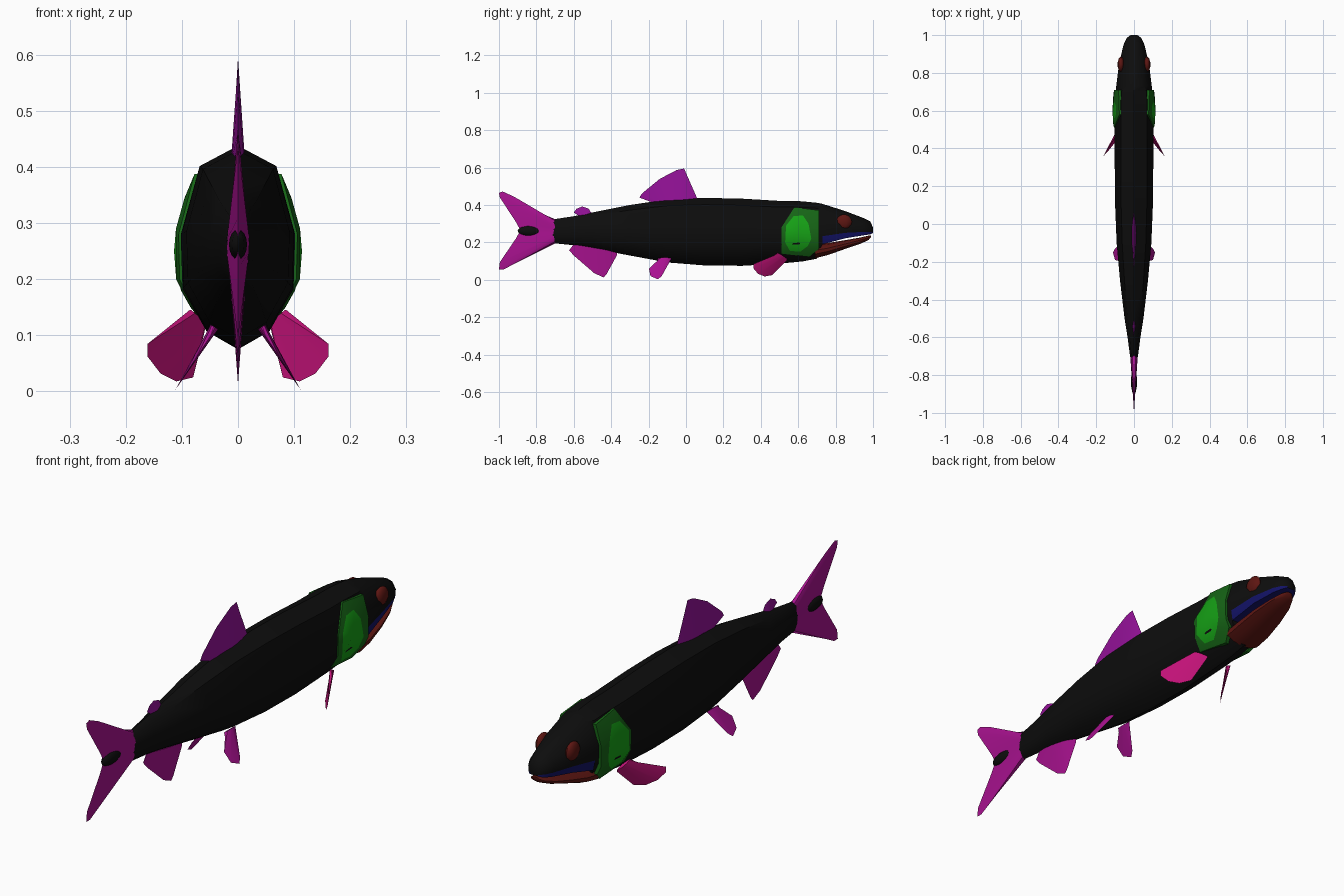
import bpy, bmesh, math
from mathutils import Vector

cube = bpy.data.objects.get("Cube")
if cube:
    bpy.data.objects.remove(cube, do_unlink=True)


def material(name, r, g, b):
    m = bpy.data.materials.new(name)
    m.use_nodes = True
    m.diffuse_color = (r, g, b, 1)
    m.node_tree.nodes["Principled BSDF"].inputs["Base Color"].default_value = (r, g, b, 1)
    return m


BLACK = material("black skin", .004, .004, .004)
RED = material("dark red", .11, .008, .006)
BLUE = material("deep blue", .006, .006, .13)
DARK_GREEN = material("dark green", .008, .13, .008)
GREEN = material("bright green", .008, .36, .008)
PURPLE = material("purple", .3, .006, .32)
MAGENTA = material("magenta", .4, .006, .28)
PINK = material("pink", .55, .006, .19)


def finish(name, bm, mats, angle=45):
    bmesh.ops.recalc_face_normals(bm, faces=bm.faces)
    mesh = bpy.data.meshes.new(name)
    bm.to_mesh(mesh)
    bm.free()
    for m in mats:
        mesh.materials.append(m)
    obj = bpy.data.objects.new(name, mesh)
    bpy.context.collection.objects.link(obj)
    bpy.ops.object.select_all(action='DESELECT')
    obj.select_set(True)
    bpy.context.view_layer.objects.active = obj
    bpy.ops.object.shade_smooth_by_angle(angle=math.radians(angle))
    return obj


# Half cross-sections: width factor and height factor, top to bottom
TRUNK = [(0, 1), (.68, .9), (1, .57), (.97, .3), (.55, .09), (0, 0)]
HEAD = [(0, 1), (.6, .9), (1, .5), (.98, .2), (.9, 0), (0, 0)]


def loft(name, stations, mats, rule=None):
    """Skin mirrored sections; each station is y, top, bottom, half width, section."""
    bm = bmesh.new()
    rings = []
    for y, top, bot, w, half in stations:
        loop = half + [(-a, f) for a, f in half[-2:0:-1]]
        rings.append([bm.verts.new((a * w, y, bot + f * (top - bot))) for a, f in loop])
    n = len(rings[0])
    for a, b in zip(rings, rings[1:]):
        for i in range(n):
            j = (i + 1) % n
            face = bm.faces.new((a[i], a[j], b[j], b[i]))
            if rule:
                face.material_index = rule(i, face.calc_center_median().y)
    bm.faces.new(rings[0])
    bm.faces.new(rings[-1])
    return finish(name, bm, mats)


# Body and upper head, with blue lip and palate along the mouth
loft("body", [
    (-.745, .295, .235, .01, TRUNK), (-.7, .325, .195, .021, TRUNK),
    (-.6, .34, .185, .034, TRUNK), (-.5, .36, .168, .05, TRUNK),
    (-.3, .4, .13, .074, TRUNK), (-.1, .43, .093, .092, TRUNK),
    (.1, .438, .077, .1, TRUNK), (.3, .434, .075, .102, TRUNK),
    (.5, .422, .087, .102, TRUNK), (.62, .42, .098, .102, TRUNK),
    (.7, .412, .113, .098, TRUNK), (.73, .406, .19, .094, HEAD),
    (.85, .368, .222, .079, HEAD), (.95, .33, .238, .055, HEAD),
    (.985, .312, .243, .038, HEAD), (1, .28, .25, .018, HEAD)],
    [BLACK, BLUE], lambda i, y: int(y > .72 and 3 <= i <= 6))

# Lower jaw
loft("lower_jaw", [
    (.69, .19, .115, .08, TRUNK), (.76, .197, .133, .08, TRUNK),
    (.85, .212, .165, .07, TRUNK), (.93, .226, .192, .052, TRUNK),
    (.975, .236, .212, .032, TRUNK), (.99, .238, .228, .015, TRUNK)], [RED])


def ellipsoid(name, centre, radii, mat):
    bm = bmesh.new()
    bmesh.ops.create_uvsphere(bm, u_segments=10, v_segments=8, radius=1)
    bmesh.ops.scale(bm, vec=radii, verts=bm.verts)
    bmesh.ops.translate(bm, vec=centre, verts=bm.verts)
    return finish(name, bm, [mat])


def fin(name, root, edge, thick, mat):
    """Wedge from a thick root line to a thin free edge."""
    bm = bmesh.new()
    a, b = Vector(root[0]), Vector(root[1])
    pts = [Vector(p) for p in edge]
    normal = (b - a).cross(pts[len(pts) // 2] - a).normalized()
    n = len(pts) - 1
    rows = []
    for i, p in enumerate(pts):
        base = a.lerp(b, i / n)
        t = normal * thick * (.2 + .8 * math.sin(math.pi * i / n))
        rows.append([bm.verts.new(v) for v in (base + t, p, base - t)])
    for r, s in zip(rows, rows[1:]):
        for k in range(3):
            m = (k + 1) % 3
            bm.faces.new((r[k], r[m], s[m], s[k]))
    bm.faces.new(rows[0])
    bm.faces.new(rows[-1])
    return finish(name, bm, [mat], 30)


def flat(points):
    return [(0, y, z) for y, z in points]


# Fins on the centre line
fin("dorsal_fin", flat([(-.17, .41), (.055, .425)]),
    flat([(-.25, .44), (-.235, .462), (-.14, .54), (-.05, .587), (-.01, .595),
          (.005, .56), (.06, .435)]), .012, PURPLE)
fin("adipose_fin", flat([(-.57, .34), (-.51, .35)]),
    flat([(-.6, .36), (-.585, .38), (-.555, .392), (-.52, .38), (-.508, .36)]), .008, PURPLE)
fin("anal_fin", flat([(-.6, .19), (-.37, .15)]),
    flat([(-.625, .158), (-.6, .13), (-.49, .035), (-.44, .013), (-.425, .03),
          (-.37, .13)]), .012, MAGENTA)
fin("tail_fin", flat([(-.69, .32), (-.69, .2)]),
    flat([(-.76, .35), (-.92, .445), (-.98, .472), (-1, .465), (-.995, .44), (-.91, .31),
          (-.885, .265), (-.91, .22), (-.995, .095), (-1, .055), (-.975, .055),
          (-.92, .085), (-.76, .175)]), .021, MAGENTA)
ellipsoid("tail_patch", (0, -.835, .262), (.017, .065, .027), BLACK)


def flank_x(z):
    """Half width of the body beside the gills at height z."""
    line = [(.1, .05), (.115, .055), (.195, .1), (.285, .102), (.4, .07), (.43, 0)]
    for (z0, x0), (z1, x1) in zip(line, line[1:]):
        if z <= z1:
            return x0 + (x1 - x0) * (z - z0) / (z1 - z0)
    return 0


def gill_cover(name, side):
    """Dark raised rim around a bright domed plate."""
    rim = [(.51, .14), (.51, .2), (.51, .28), (.58, .388), (.71, .372), (.71, .285),
           (.71, .2), (.71, .165), (.66, .122)]
    plate = [(.555, .155), (.53, .2), (.535, .29), (.575, .34), (.625, .345), (.655, .3),
             (.67, .22), (.65, .18), (.61, .15)]
    bm = bmesh.new()

    def ring(points, lift):
        return [bm.verts.new((side * (flank_x(z) + lift), y, z)) for y, z in points]
    under, outer, inner = ring(rim, -.012), ring(rim, .004), ring(plate, .01)
    centre = bm.verts.new((side * .114, .6, .25))
    n = len(rim)
    for i in range(n):
        j = (i + 1) % n
        bm.faces.new((under[i], under[j], outer[j], outer[i]))
        bm.faces.new((outer[i], outer[j], inner[j], inner[i]))
        bm.faces.new((inner[i], inner[j], centre)).material_index = 1
    bm.faces.new(under)
    finish(name, bm, [DARK_GREEN, GREEN], 30)


# Paired parts
for word, s in (("left", 1), ("right", -1)):
    gill_cover(word + "_gill_cover", s)
    ellipsoid(word + "_eye", (s * .069, .845, .31), (.018, .042, .04), RED)
    fin(word + "_pectoral_fin",
        [(s * .085, .49, .145), (s * .06, .54, .112)],
        [(s * .105, .47, .13), (s * .161, .362, .085), (s * .161, .36, .062),
         (s * .138, .385, .032), (s * .11, .42, .018), (s * .08, .46, .025),
         (s * .06, .54, .105)], .008, PINK)
    outline = [(-.155, .1), (-.198, .06), (-.19, .02), (-.15, .003), (-.13, .02), (-.08, .11)]
    fin(word + "_pelvic_fin",
        [(s * .042, -.15, .115), (s * .042, -.08, .115)],
        [(s * (.042 + (.11 - z) * .65), y, z) for y, z in outline], .008, MAGENTA)
